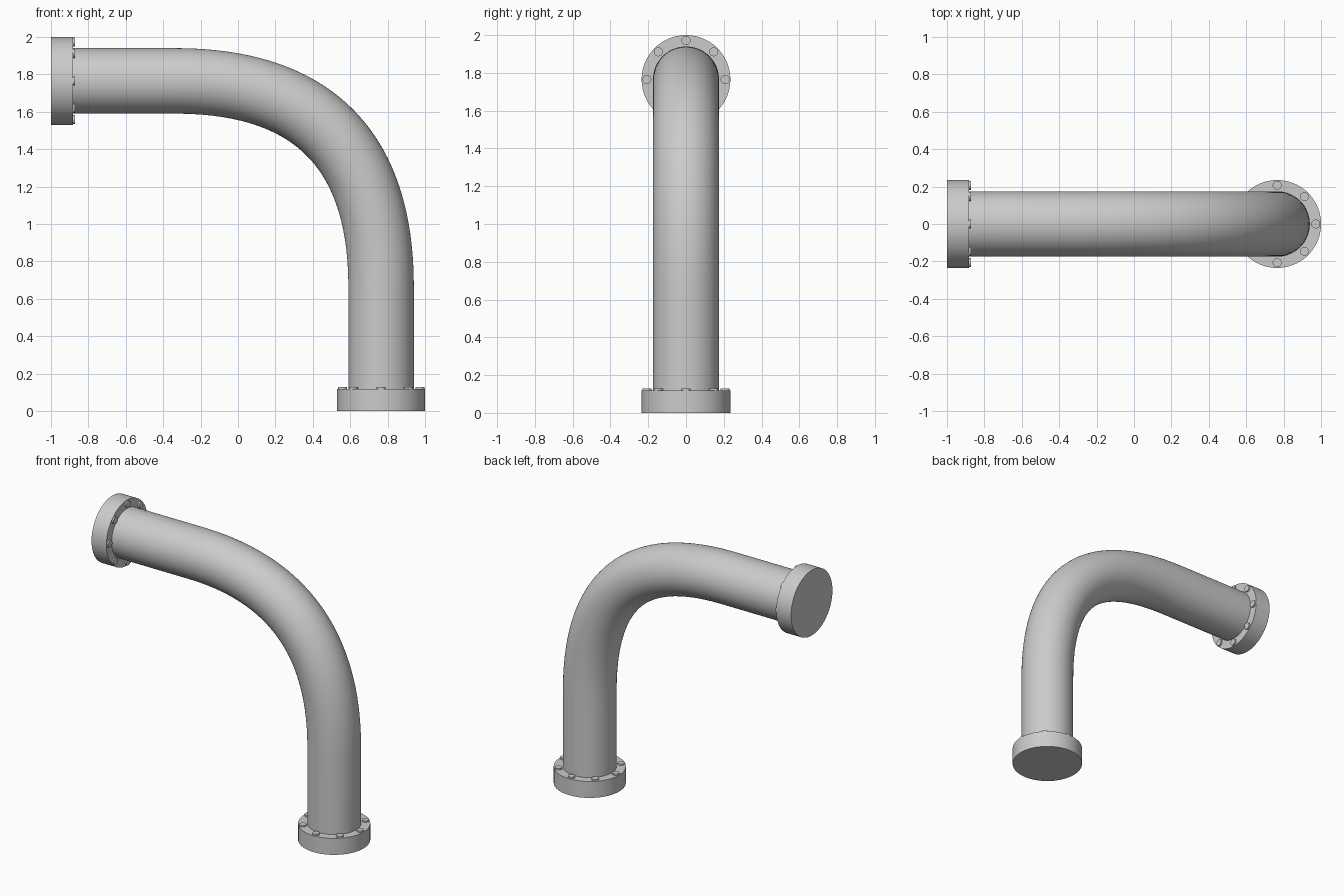
import bpy, math
from mathutils import Vector, Matrix

if "Cube" in bpy.data.objects:
    bpy.data.objects.remove(bpy.data.objects["Cube"])

AX = 0.765          # x of vertical run
AZ = 1.765          # z of horizontal run
BEND = 1.10         # length of each leg of the bend
PIPE_R, FLANGE_R, FLANGE_T = 0.175, 0.235, 0.118
BOLT_R, BOLT_RING, BOLT_H = 0.024, 0.207, 0.011


def smooth(obj):
    bpy.ops.object.select_all(action='DESELECT')
    obj.select_set(True)
    bpy.context.view_layer.objects.active = obj
    bpy.ops.object.shade_smooth_by_angle(angle=math.radians(35))


def disc(name, frame, x, y, z0, z1, r, sides):
    """Cylinder from z0 to z1 along the local z of the given frame."""
    bpy.ops.mesh.primitive_cylinder_add(vertices=sides, radius=r, depth=z1 - z0)
    obj = bpy.context.object
    obj.name = name
    obj.matrix_world = frame @ Matrix.Translation((x, y, (z0 + z1) / 2))
    smooth(obj)


# Pipe: straight runs joined by a parabolic bend
corner = Vector((AX, 0, AZ))
start = Vector((AX - BEND, 0, AZ))
end = Vector((AX, 0, AZ - BEND))
path = [Vector((-1 + FLANGE_T / 2, 0, AZ))]
N = 48
for i in range(N + 1):
    t = i / N
    path.append(start * (1 - t) ** 2 + corner * 2 * t * (1 - t) + end * t * t)
path.append(Vector((AX, 0, FLANGE_T / 2)))

SIDES = 64
verts, faces = [], []
for i, p in enumerate(path):
    d = (path[min(i + 1, len(path) - 1)] - path[max(i - 1, 0)]).normalized()
    if i <= 1:
        d = Vector((1, 0, 0))
    elif i >= len(path) - 2:
        d = Vector((0, 0, -1))
    out = Vector((-d.z, 0, d.x))
    for k in range(SIDES):
        a = 2 * math.pi * k / SIDES
        verts.append(p + PIPE_R * (out * math.cos(a) + Vector((0, math.sin(a), 0))))
for i in range(len(path) - 1):
    for k in range(SIDES):
        a, b = i * SIDES + k, i * SIDES + (k + 1) % SIDES
        faces.append((a, a + SIDES, b + SIDES, b))
mesh = bpy.data.meshes.new("pipe")
mesh.from_pydata(verts, [], faces)
pipe = bpy.data.objects.new("pipe", mesh)
bpy.context.collection.objects.link(pipe)
bpy.context.view_layer.objects.active = pipe
pipe.select_set(True)
bpy.ops.object.mode_set(mode='EDIT')
bpy.ops.mesh.select_all(action='SELECT')
bpy.ops.mesh.normals_make_consistent(inside=False)
bpy.ops.object.mode_set(mode='OBJECT')
smooth(pipe)

# Flanges with a ring of eight bolts; local z points along the pipe
frames = {
    "lower": Matrix.Translation((AX, 0, 0)),
    "upper": Matrix.Translation((-1, 0, AZ)) @ Matrix.Rotation(math.pi / 2, 4, 'Y'),
}
for side, frame in frames.items():
    disc(side + "_flange", frame, 0, 0, 0, FLANGE_T, FLANGE_R, 64)
    for k in range(8):
        a = k * math.pi / 4
        disc(f"{side}_bolt_{k + 1}", frame, BOLT_RING * math.cos(a), BOLT_RING * math.sin(a),
             FLANGE_T - 0.02, FLANGE_T + BOLT_H, BOLT_R, 20)
